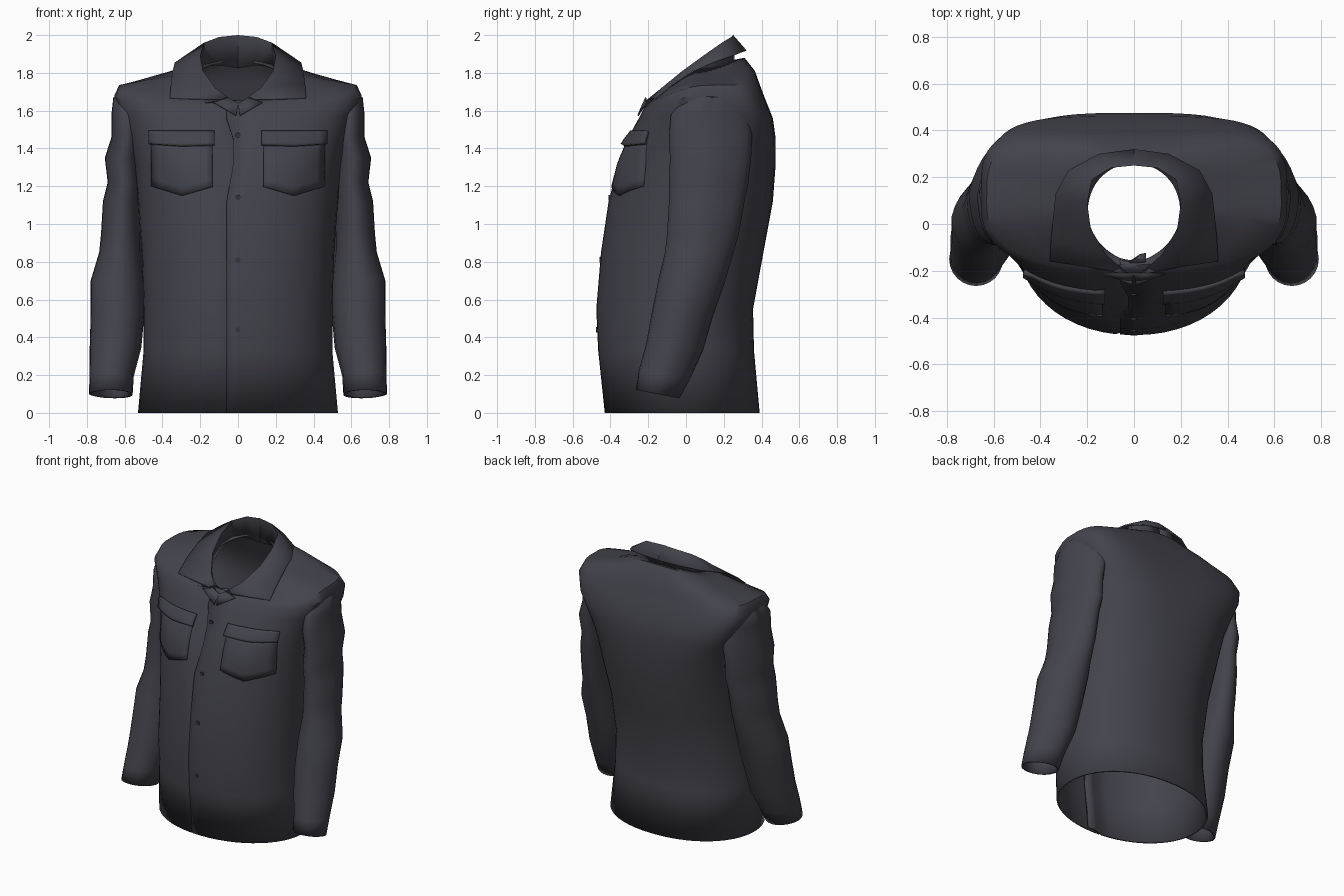
import bpy
import bmesh
from math import sin, cos, pi, asin, copysign
from mathutils import Vector
from mathutils.bvhtree import BVHTree

cube = bpy.data.objects.get("Cube")
if cube:
    bpy.data.objects.remove(cube, do_unlink=True)


def make_material(name, color):
    mat = bpy.data.materials.new(name)
    mat.use_nodes = True
    mat.diffuse_color = color
    mat.node_tree.nodes["Principled BSDF"].inputs["Base Color"].default_value = color
    return mat


CLOTH = make_material("charcoal cloth", (0.056, 0.056, 0.072, 1))
BUTTON = make_material("dark button", (0.035, 0.035, 0.045, 1))


def finish(name, bm, material, thickness=0.0, mirror=False):
    """Turn a bmesh into a smooth object, optionally thickened and mirrored."""
    mesh = bpy.data.meshes.new(name)
    bm.to_mesh(mesh)
    bm.free()
    obj = bpy.data.objects.new(name, mesh)
    bpy.context.collection.objects.link(obj)
    mesh.materials.append(material)
    if thickness:
        solid = obj.modifiers.new("thickness", "SOLIDIFY")
        solid.thickness = thickness
        solid.offset = -1
    if mirror:
        flip = obj.modifiers.new("mirror", "MIRROR")
        flip.use_clip = True
    bpy.ops.object.select_all(action="DESELECT")
    bpy.context.view_layer.objects.active = obj
    obj.select_set(True)
    bpy.ops.object.shade_smooth_by_angle(angle=0.8)


def loft(rows, closed=False):
    """Skin a list of equal-length point rows with quads."""
    bm = bmesh.new()
    grid = [[bm.verts.new(p) for p in row] for row in rows]
    count = len(rows[0])
    for low, high in zip(grid, grid[1:]):
        for j in range(count if closed else count - 1):
            k = (j + 1) % count
            bm.faces.new((low[j], low[k], high[k], high[j]))
    return bm


def power(value, exponent):
    return copysign(abs(value) ** exponent, value)


# Torso: half width, front y, back y, front z, side z, back z, squareness
TORSO = [
    (0.53, -0.43, 0.39, 0, 0, 0, 0.95),
    (0.5, -0.465, 0.36, 0.33, 0.33, 0.33, 0.9),
    (0.5, -0.475, 0.355, 0.55, 0.55, 0.55, 0.9),
    (0.51, -0.45, 0.41, 0.85, 0.85, 0.85, 0.9),
    (0.53, -0.41, 0.46, 1.12, 1.12, 1.12, 0.8),
    (0.55, -0.36, 0.475, 1.32, 1.32, 1.32, 0.7),
    (0.58, -0.31, 0.475, 1.45, 1.45, 1.45, 0.57),
    (0.62, -0.25, 0.46, 1.56, 1.58, 1.56, 0.47),
    (0.655, -0.22, 0.42, 1.62, 1.68, 1.66, 0.47),
    (0.63, -0.2, 0.39, 1.64, 1.735, 1.74, 0.52),
    (0.48, -0.19, 0.365, 1.65, 1.765, 1.81, 0.68),
    (0.33, -0.175, 0.31, 1.655, 1.79, 1.88, 0.85),
    (0.2, -0.155, 0.26, 1.64, 1.82, 1.87, 1),
]
COLUMNS = 56


def torso_row(width, front, back, z_front, z_side, z_back, square):
    """One ring that starts at the front edge and ends tucked beneath it."""
    front_square = (1 + square) / 2
    gaping = 1.2 < z_front < 1.5
    edge = 0.025 if gaping else 0.06
    start = -pi / 2 - asin((edge / width) ** (1 / front_square))
    end = 1.5 * pi + asin((0.05 / width) ** (1 / front_square))
    row = []
    for j in range(COLUMNS + 1):
        a = start + (end - start) * j / COLUMNS
        c, s = cos(a), sin(a)
        p = square if s > 0 else front_square
        z_end = z_back if s > 0 else z_front
        reach = power(s, p)
        y = (front + back) / 2 + (back - front) / 2 * reach
        if j > COLUMNS - 2:
            y += 0.05 if gaping else 0.025
        z = z_side + (z_end - z_side) * abs(reach) ** 1.5
        row.append((width * power(c, p), y, z))
    return row


torso = loft([torso_row(*ring) for ring in TORSO])
surface = BVHTree.FromBMesh(torso)
finish("shirt_body", torso, CLOTH, 0.012)


def chest(x, z, lift):
    """Point on the front of the torso, raised by lift."""
    hit = surface.ray_cast(Vector((x, -2, z)), Vector((0, 1, 0)))[0]
    return (x, min(hit.y if hit else 0, -0.2) - lift, z)


# Sleeves: centre x, centre y, centre z, half width, half depth
SLEEVE = [
    (0.675, -0.15, 0.1, 0.115, 0.115),
    (0.67, -0.115, 0.2, 0.115, 0.135),
    (0.65, -0.06, 0.35, 0.135, 0.15),
    (0.64, -0.02, 0.52, 0.14, 0.16),
    (0.64, 0.03, 0.7, 0.14, 0.175),
    (0.625, 0.07, 0.85, 0.11, 0.18),
    (0.62, 0.09, 0.95, 0.105, 0.19),
    (0.615, 0.11, 1.12, 0.1, 0.2),
    (0.6, 0.12, 1.22, 0.09, 0.21),
    (0.61, 0.13, 1.35, 0.095, 0.215),
    (0.59, 0.13, 1.46, 0.08, 0.22),
    (0.59, 0.13, 1.58, 0.08, 0.21),
    (0.58, 0.14, 1.67, 0.08, 0.16),
    (0.56, 0.15, 1.715, 0.04, 0.08),
]


def sleeve_row(cx, cy, cz, rx, ry):
    """Oval ring, tilted towards the cuff and turned inwards at the back."""
    tilt = 0.22 * max(0, 1 - cz)
    row = []
    for j in range(24):
        a = 2 * pi * j / 24
        depth = ry * sin(a)
        row.append((cx + rx * cos(a) - 0.2 * max(0, depth), cy + depth, cz - tilt * depth))
    return row


finish("sleeves", loft([sleeve_row(*r) for r in SLEEVE], closed=True),
       CLOTH, 0.012, mirror=True)

# Collar: fold line and outer edge, from the front tip to the centre back
FOLD = [(0.03, -0.21, 1.655), (0.12, -0.13, 1.72), (0.185, -0.02, 1.81),
        (0.2, 0.09, 1.89), (0.18, 0.19, 1.96), (0.1, 0.24, 1.99), (0, 0.25, 2)]
OUTER = [(0.36, -0.16, 1.67), (0.355, -0.07, 1.745), (0.345, 0.04, 1.815),
         (0.335, 0.13, 1.855), (0.28, 0.23, 1.89), (0.15, 0.3, 1.915), (0, 0.32, 1.92)]
STAND = [(x, y, z - 0.03 - 0.024 * i) for i, (x, y, z) in enumerate(FOLD)]
finish("collar", loft([OUTER, FOLD, STAND]), CLOTH, 0.008, mirror=True)

# Small lapels lying on the chest below the collar
lapel = bmesh.new()
corners = [(0.01, 1.575), (0.13, 1.645), (0.05, 1.67), (0, 1.64)]
lapel.faces.new([lapel.verts.new(chest(x, z, 0.016)) for x, z in corners])
finish("lapels", lapel, CLOTH, 0.008, mirror=True)


def chest_patch(name, left, right, top, bottom, point, lift, bulge):
    """Cloth panel that follows the chest, with a pointed lower edge."""
    rows = []
    for i in range(7):
        v = i / 6
        row = []
        for j in range(9):
            u = j / 8
            low = bottom - point * (1 - abs(2 * u - 1))
            height = lift * (1 - 0.6 * v) + bulge * sin(pi * u) * sin(pi * v)
            row.append(chest(left + (right - left) * u, low + (top - low) * v, height))
        rows.append(row)
    finish(name, loft(rows), CLOTH, 0.02, mirror=True)


chest_patch("pockets", 0.135, 0.46, 1.44, 1.2, 0.05, 0.015, 0.02)
chest_patch("pocket_flaps", 0.125, 0.475, 1.495, 1.425, 0.01, 0.03, 0.004)

# Front buttons
buttons = bmesh.new()
for z in (1.47, 1.14, 0.81, 0.44):
    made = bmesh.ops.create_cone(buttons, cap_ends=True, segments=12,
                                 radius1=0.014, radius2=0.014, depth=0.008)["verts"]
    for v in made:
        v.co = Vector((v.co.x, -v.co.z, v.co.y)) + Vector(chest(0, z, 0.002))
finish("buttons", buttons, BUTTON)
